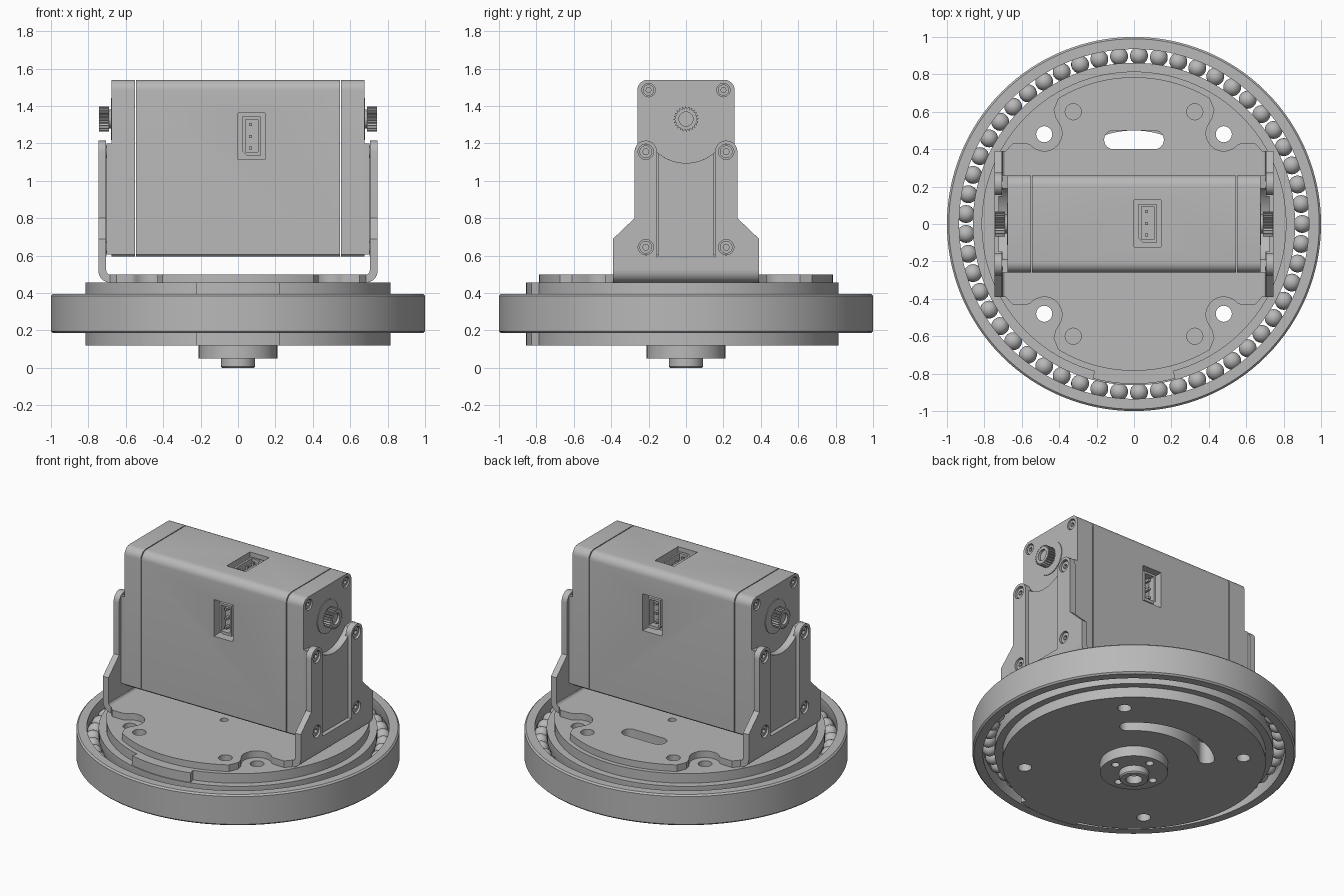
import bpy, bmesh
from math import sin, cos, pi, radians
from mathutils import Matrix

cube = bpy.data.objects.get("Cube")
if cube:
    bpy.data.objects.remove(cube)

mat = bpy.data.materials.new("light_grey_metal")
mat.use_nodes = True
GREY = (0.48, 0.48, 0.48, 1)
mat.diffuse_color = GREY
bsdf = mat.node_tree.nodes["Principled BSDF"]
bsdf.inputs["Base Color"].default_value = GREY

# local (u, v, extrusion) mapped to world for each extrusion axis
FRAMES = {
    "z": Matrix.Identity(3),
    "x": Matrix(((0, 0, 1), (1, 0, 0), (0, 1, 0))),
    "y": Matrix(((1, 0, 0), (0, 0, -1), (0, 1, 0))),
}


def add(name, bm):
    mesh = bpy.data.meshes.new(name)
    bmesh.ops.recalc_face_normals(bm, faces=bm.faces)
    bm.to_mesh(mesh)
    bm.free()
    return link(name, mesh)


def link(name, mesh):
    ob = bpy.data.objects.new(name, mesh)
    bpy.context.collection.objects.link(ob)
    mesh.materials.clear()
    mesh.materials.append(mat)
    return ob


def plate(name, loops, lo, hi, axis="z"):
    """Extrude an outline (first loop) with holes (other loops) along an axis."""
    curve = bpy.data.curves.new(name, "CURVE")
    curve.dimensions = "2D"
    curve.fill_mode = "BOTH"
    curve.extrude = abs(hi - lo) / 2
    for pts in loops:
        sp = curve.splines.new("POLY")
        sp.points.add(len(pts) - 1)
        for p, (u, v) in zip(sp.points, pts):
            p.co = (u, v, 0, 1)
        sp.use_cyclic_u = True
    tmp = bpy.data.objects.new(name + "_outline", curve)
    bpy.context.collection.objects.link(tmp)
    dg = bpy.context.evaluated_depsgraph_get()
    mesh = bpy.data.meshes.new_from_object(tmp.evaluated_get(dg))
    bpy.data.objects.remove(tmp)
    bm = bmesh.new()
    bm.from_mesh(mesh)
    bmesh.ops.remove_doubles(bm, verts=bm.verts, dist=0.0002)
    bmesh.ops.translate(bm, verts=bm.verts, vec=(0, 0, (lo + hi) / 2))
    bmesh.ops.transform(bm, matrix=FRAMES[axis].to_4x4(), verts=bm.verts)
    return add(name, bm)


def lathe(name, profile, steps=128):
    bm = bmesh.new()
    vs = [bm.verts.new((r, 0, z)) for r, z in profile]
    edges = [bm.edges.new((vs[i - 1], vs[i])) for i in range(len(vs))]
    bmesh.ops.spin(bm, geom=vs + edges, cent=(0, 0, 0), axis=(0, 0, 1),
                   angle=2 * pi, steps=steps, use_merge=True)
    bmesh.ops.remove_doubles(bm, verts=bm.verts, dist=0.0001)
    return add(name, bm)


def arc(cx, cy, r, a0, a1, n=12):
    angles = [radians(a0 + (a1 - a0) * i / n) for i in range(n + 1)]
    return [(cx + r * cos(a), cy + r * sin(a)) for a in angles]


def circle(cx, cy, r, n=28):
    return arc(cx, cy, r, 0, 360, n)[:-1]


def rect(u0, u1, v0, v1):
    return [(u0, v0), (u1, v0), (u1, v1), (u0, v1)]


def corners(u, v):
    return [(a * u, b * v) for a in (-1, 1) for b in (-1, 1)]


# Outer bearing ring, inner race and balls
lathe("outer_ring", [(0.935, 0.185), (0.99, 0.185), (1, 0.195), (1, 0.385), (0.99, 0.395),
                     (0.935, 0.395), (0.935, 0.33), (0.95, 0.29), (0.935, 0.25)])
lathe("inner_race", [(0.79, 0.19), (0.862, 0.19), (0.862, 0.25), (0.85, 0.29),
                     (0.862, 0.33), (0.862, 0.39), (0.79, 0.39)])
bm = bmesh.new()
BALLS = 53
for i in range(BALLS):
    a = 2 * pi * i / BALLS
    bmesh.ops.create_uvsphere(bm, u_segments=18, v_segments=12, radius=0.048,
                              matrix=Matrix.Translation((0.9 * cos(a), 0.9 * sin(a), 0.29)))
add("bearing_balls", bm)

# Turntable disc with front tab, through holes and slots
disc = arc(0, 0, 0.815, -75, 255, 110) + arc(0, 0, 0.855, 255, 285, 12)
bolts = [circle(x, y, 0.043) for x, y in corners(0.48, 0.48)]
hub_holes = [circle(0.15 * cos(a), 0.15 * sin(a), 0.025, 16) for a in (0, pi / 2, pi, 3 * pi / 2)]
oblong = arc(0.11, 0.45, 0.05, -90, 90) + arc(-0.11, 0.45, 0.05, 90, 270)
curved = (arc(0, 0, 0.5, 45, 135, 24) + arc(-0.318, 0.318, 0.05, 135, 315)[1:-1]
          + arc(0, 0, 0.4, 135, 45, 24) + arc(0.318, 0.318, 0.05, 225, 405)[1:-1])
plate("lower_disc", [disc, curved] + bolts, 0.12, 0.27)
plate("upper_disc", [disc, oblong] + bolts, 0.27, 0.455)

# Hub and hollow shaft underneath
plate("hub_flange", [circle(0, 0, 0.21, 64), circle(0, 0, 0.06)] + hub_holes, 0.05, 0.12)
lathe("hub_shaft", [(0.05, 0), (0.085, 0), (0.092, 0.008), (0.092, 0.055), (0.05, 0.055)], 48)

# Bracket base: a quarter outline mirrored into all four quadrants
quarter = ([(0.69, 0.385), (0.65, 0.43), (0.57, 0.43)] + arc(0.48, 0.485, 0.095, -40, -205, 14)
           + [(0.42, 0.57), (0.43, 0.61)] + arc(0, 0, 0.785, 59, 90, 16)[:-1])
right = quarter + [(0, 0.785)] + [(-x, y) for x, y in reversed(quarter)]
base = right + [(-x, -y) for x, y in right]
small = [circle(x, y, 0.043) for x, y in corners(0.325, 0.6)]
plate("bracket_base", [base, oblong] + small + hub_holes, 0.455, 0.5)

# Motor cross-section with rounded top corners
section = ([(-0.25, 0.595), (0.25, 0.595), (0.26, 0.605)] + arc(0.205, 1.485, 0.055, 0, 90, 6)
           + arc(-0.205, 1.485, 0.055, 90, 180, 6) + [(-0.26, 0.605)])
body = plate("motor_body", [section], -0.546, 0.546, "x")

# Connector pockets cut into front, back and top
CX = 0.0725
pockets = [("y", 0.26, 1.238, -1), ("y", -0.26, 1.238, 1), ("z", 1.54, 0.003, -1)]
bm = bmesh.new()
for axis, face, mid, inward in pockets:
    loc = FRAMES[axis] @ Matrix.Translation((CX, mid, face)).translation
    size = FRAMES[axis].to_4x4() @ Matrix.Diagonal((0.145, 0.25, 0.14, 1))
    bmesh.ops.create_cube(bm, size=1, matrix=Matrix.Translation(loc) @ size)
cutter = add("pocket_cutter", bm)
cutter.hide_render = True
mod = body.modifiers.new("pockets", "BOOLEAN")
mod.operation, mod.solver, mod.object = "DIFFERENCE", "EXACT", cutter
dg = bpy.context.evaluated_depsgraph_get()
cut_mesh = bpy.data.meshes.new_from_object(body.evaluated_get(dg))
body.modifiers.clear()
body.data = cut_mesh
bpy.data.objects.remove(cutter)

for n, (axis, face, mid, inward) in enumerate(pockets):
    deep, rim = face + inward * 0.072, face + inward * 0.02
    shell = [(0.05, mid - 0.105), (0.12, mid - 0.105), (0.12, mid + 0.105),
             (0.025, mid + 0.105), (0.025, mid - 0.08)]
    plate(f"connector_shell_{n}", [shell, rect(0.04, 0.108, mid - 0.085, mid + 0.09)],
          deep, rim, axis)
    for k in (-1, 0, 1):
        v = mid + 0.063 * k
        plate(f"connector_pin_{n}_{k + 1}", [rect(0.06, 0.076, v - 0.008, v + 0.008)],
              deep, face + inward * 0.03, axis)

# Both ends: caps, splined output shafts, bracket arms, screws
SZ = 1.33
cap_screws = [(-0.2, 1.485), (0.2, 1.485)]
arm_screws = [(s * 0.215, z) for s in (-1, 1) for z in (0.645, 1.155)]
scoop = arc(0, SZ, 0.235, -36, -144, 20)
lower_cap = [(-0.26, 0.605), (0.26, 0.605), (0.26, 1.2)] + scoop + [(-0.26, 1.2)]
rib = [(-0.15, 0.595), (0.15, 0.595)] + arc(0, SZ, 0.235, -50.3, -129.7, 16)
half_arm = ([(0.39, 0.52), (0.39, 0.69), (0.275, 0.8)] + arc(0.215, 1.155, 0.06, 0, 180, 14)
            + [(0.155, 0.59)])
arm = half_arm + [(-y, z) for y, z in reversed(half_arm)]
TEETH = 24
gear = [((0.067 if i % 4 < 2 else 0.056) * cos(2 * pi * i / (4 * TEETH)),
         SZ + (0.067 if i % 4 < 2 else 0.056) * sin(2 * pi * i / (4 * TEETH)))
        for i in range(4 * TEETH)]

for side, s in (("left", 1), ("right", -1)):
    def end(part, loops, lo, hi):
        plate(f"{side}_{part}", loops, *sorted((s * lo, s * hi)), "x")

    end("cap", [section], 0.552, 0.645)
    end("cap_face", [section] + [circle(y, z, 0.036) for y, z in cap_screws], 0.645, 0.675)
    end("cap_lower", [lower_cap], 0.675, 0.703)
    end("cap_rib", [rib], 0.703, 0.725)
    end("shaft_collar", [circle(0, SZ, 0.112, 48)], 0.675, 0.68)
    end("shaft_core", [circle(0, SZ, 0.05)], 0.68, 0.725)
    end("shaft_spline", [gear, circle(0, SZ, 0.038)], 0.69, 0.742)
    end("bracket_arm", [arm] + [circle(y, z, 0.041) for y, z in arm_screws], 0.705, 0.747)
    for i, (y, z) in enumerate(cap_screws):
        end(f"cap_screw_{i}", [circle(y, z, 0.03), circle(y, z, 0.015, 6)], 0.645, 0.668)
    for i, (y, z) in enumerate(arm_screws):
        end(f"arm_screw_{i}", [circle(y, z, 0.034), circle(y, z, 0.017, 6)], 0.70, 0.737)
    # rounded fold joining the base to the arm
    fold = arc(0.682, 0.52, 0.065, -90, 0, 8) + arc(0.682, 0.52, 0.022, 0, -90, 8)
    plate(f"{side}_bracket_fold", [[(s * x, z) for x, z in fold]], -0.39, 0.39, "y")

# Smooth round surfaces, keep hard edges
bpy.ops.object.select_all(action="DESELECT")
for ob in bpy.context.collection.objects:
    if ob.type == "MESH" and mat.name in ob.data.materials:
        ob.select_set(True)
        bpy.context.view_layer.objects.active = ob
bpy.ops.object.shade_smooth_by_angle(angle=radians(30))
